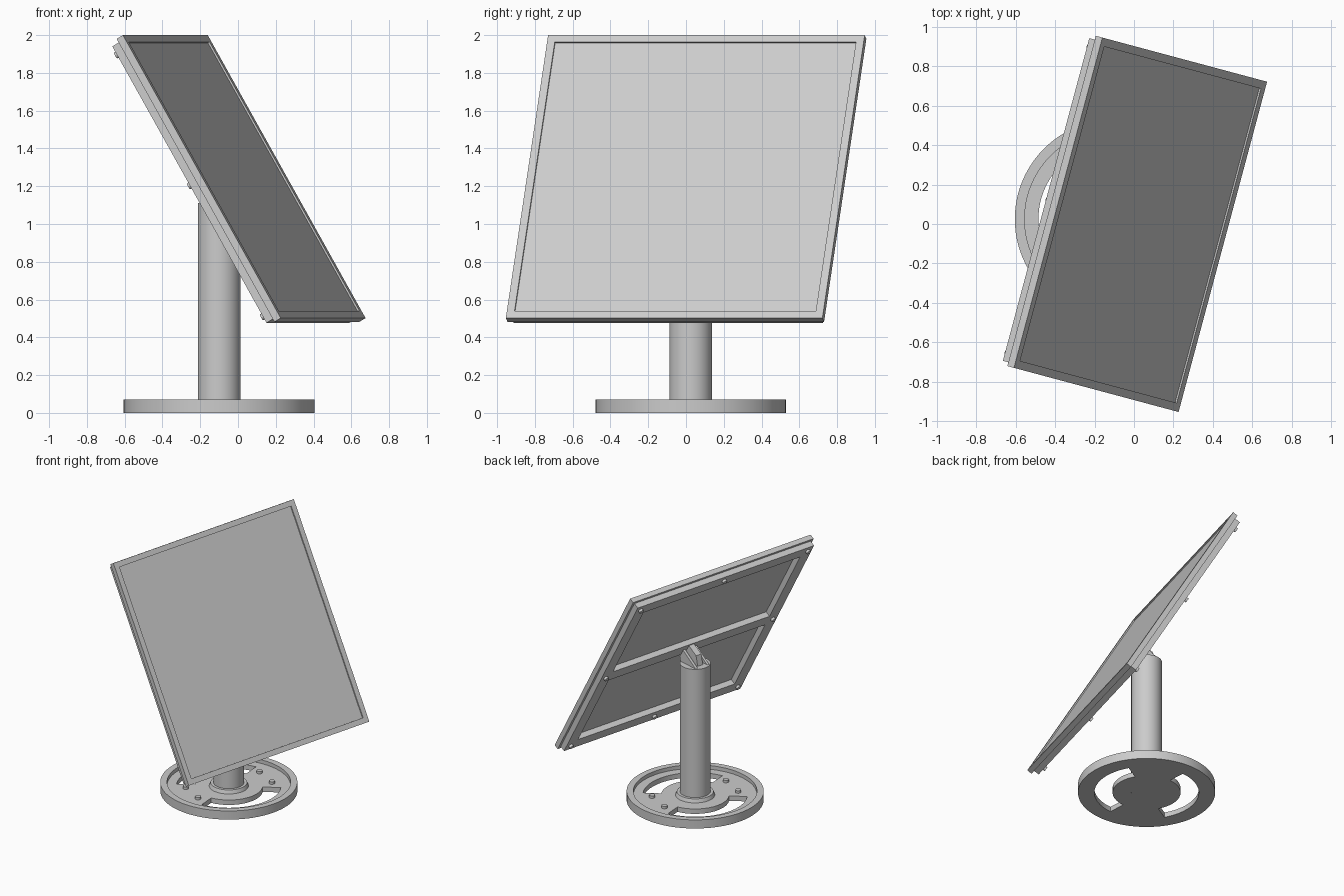
import bpy, bmesh, math
from mathutils import Matrix, Vector

if "Cube" in bpy.data.objects:
    bpy.data.objects.remove(bpy.data.objects["Cube"])

grey = bpy.data.materials.new("light_grey")
grey.diffuse_color = (0.6, 0.6, 0.6, 1)
grey.use_nodes = True
grey.node_tree.nodes["Principled BSDF"].inputs["Base Color"].default_value = grey.diffuse_color


def finish(name, bm, mat):
    bmesh.ops.recalc_face_normals(bm, faces=bm.faces)
    bm.transform(mat)
    me = bpy.data.meshes.new(name)
    bm.to_mesh(me)
    bm.free()
    me.materials.append(grey)
    ob = bpy.data.objects.new(name, me)
    bpy.context.collection.objects.link(ob)
    return ob


def grid_plate(name, us, vs, hole, z0, z1, mat, point=lambda u, v: (u, v)):
    """Plate from grid cells, skipping cells where hole(u, v) is true."""
    bm = bmesh.new()
    for u0, u1 in zip(us, us[1:]):
        for v0, v1 in zip(vs, vs[1:]):
            if not hole((u0 + u1) / 2, (v0 + v1) / 2):
                bm.faces.new([bm.verts.new((*point(u, v), z0))
                              for u, v in ((u0, v0), (u1, v0), (u1, v1), (u0, v1))])
    bmesh.ops.remove_doubles(bm, verts=bm.verts, dist=1e-4)
    ext = bmesh.ops.extrude_face_region(bm, geom=bm.faces[:], use_keep_orig=True)
    bmesh.ops.translate(bm, vec=(0, 0, z1 - z0),
                        verts=[g for g in ext["geom"] if isinstance(g, bmesh.types.BMVert)])
    return finish(name, bm, mat)


def cylinder(name, x, y, z0, z1, r, mat, r2=None, seg=16):
    bm = bmesh.new()
    bmesh.ops.create_cone(bm, cap_ends=True, segments=seg, radius1=r, radius2=r2 or r,
                          depth=z1 - z0, matrix=Matrix.Translation((x, y, (z0 + z1) / 2)))
    return finish(name, bm, mat)


def prism(name, profile, y, width, mat):
    bm = bmesh.new()
    f = bm.faces.new([bm.verts.new((px, y - width / 2, pz)) for px, pz in profile])
    ext = bmesh.ops.extrude_face_region(bm, geom=[f], use_keep_orig=True)
    bmesh.ops.translate(bm, vec=(0, width, 0),
                        verts=[g for g in ext["geom"] if isinstance(g, bmesh.types.BMVert)])
    return finish(name, bm, mat)


# Placement of the stand, and of the tilted panel (local z = panel normal)
AZ = math.radians(-15)
stand = Matrix.Translation((-0.1, 0.025, 0)) @ Matrix.Rotation(AZ, 4, 'Z')
base = Matrix.Translation((-0.1, 0.025, 0))
panel = (Matrix.Translation((0.033, -0.004, 1.251)) @ Matrix.Rotation(AZ, 4, 'Z')
         @ Matrix.Rotation(math.radians(60), 4, 'Y') @ Matrix.Rotation(math.radians(90), 4, 'Z'))

# Base: slotted floor and raised rim
polar = lambda r, a: (r * math.cos(math.radians(a)), r * math.sin(math.radians(a)))
angles = [i * 3.75 for i in range(97)]


def slot(r, a):
    return 0.25 < r < 0.385 and not 30 < a % 180 < 93.75


POST_R = 0.113
grid_plate("base_floor", [POST_R, 0.25, 0.385, 0.455], angles, slot, 0, 0.04, base, polar)
grid_plate("base_rim", [0.455, 0.505], angles, lambda r, a: False, 0, 0.07, base, polar)
for i, a in enumerate((43, 80, 223, 260)):
    cylinder(f"base_bolt_{i}", *polar(0.32, a), 0.04, 0.06, 0.022, base)

# Post with collar
cylinder("post", 0, 0, 0, 1.11, POST_R, base, seg=64)
cylinder("post_collar", 0, 0, 0.04, 0.068, 0.145, base, r2=0.135, seg=64)

# Bracket between post and panel: two cheek plates and a tilted arm
cheek = [(-0.09, 1.105), (0.09, 1.105), (0.1, 1.15), (0.065, 1.215)]
for side in (-1, 1):
    prism(f"bracket_cheek_{side + 1}", cheek, side * 0.055, 0.02, stand)
prism("bracket_arm", [(-0.06, 1.105), (0.03, 1.105), (0.09, 1.17), (0.045, 1.245), (-0.04, 1.19)],
      0, 0.05, stand)

# Panel: front frame, slightly recessed sheet, back frame with crossbar
W, L, LIP = 0.8675, 0.865, 0.042
xi, yi = W - LIP, L - LIP
grid_plate("front_frame", [-W, -xi, xi, W], [-L, -yi, yi, L],
           lambda u, v: abs(u) < xi and abs(v) < yi, -0.04, 0, panel)
grid_plate("panel_sheet", [-xi, xi], [-yi, yi], lambda u, v: False, -0.04, -0.01, panel)
bw, bl, BORDER, BAR = W - 0.02, L - 0.02, 0.095, 0.05
xo, yo = bw - BORDER, bl - BORDER
grid_plate("back_frame", [-bw, -xo, xo, bw], [-bl, -yo, -BAR, BAR, yo, bl],
           lambda u, v: abs(u) < xo and BAR < abs(v) < yo, -0.085, -0.04, panel)

# Bolts round the back frame
for i in (-1, 0, 1):
    for j in (-1, 0, 1):
        if i or j:
            cylinder(f"back_bolt_{i + 1}{j + 1}", i * (bw - 0.045), j * (bl - 0.045),
                     -0.103, -0.085, 0.018, panel)

# Smooth round sides, sharp edges elsewhere
for ob in bpy.context.scene.objects:
    ob.select_set(True)
    bpy.context.view_layer.objects.active = ob
bpy.ops.object.shade_smooth_by_angle(angle=math.radians(30))
